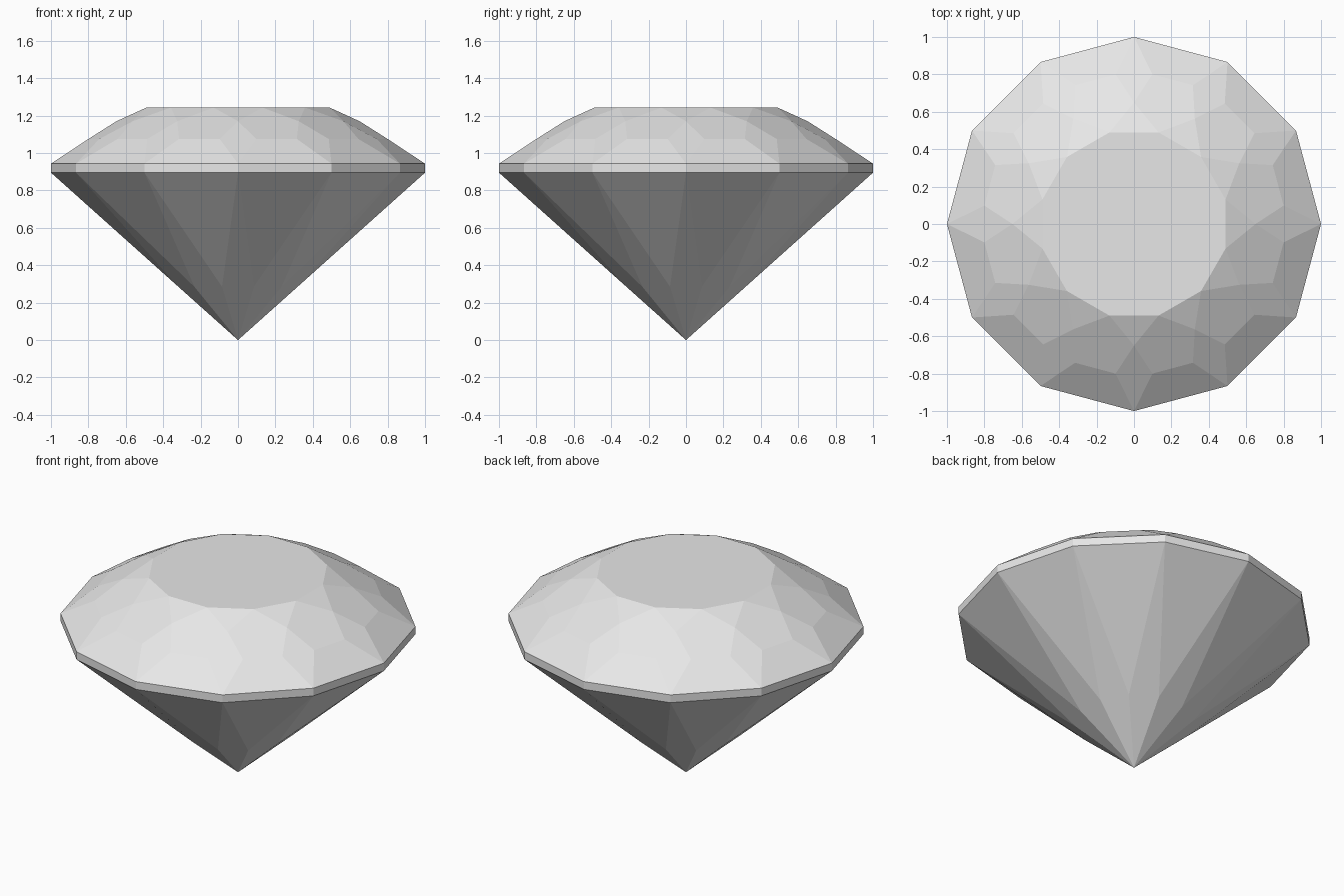
import bpy, bmesh
from math import cos, sin, radians

cube = bpy.data.objects.get("Cube")
if cube:
    bpy.data.objects.remove(cube)

SIDES = 12
STEP = 360 / SIDES

# Single pale grey stone material
stone = bpy.data.materials.new("pale grey stone")
stone.use_nodes = True
stone.diffuse_color = (0.8, 0.8, 0.8, 1)
stone.node_tree.nodes["Principled BSDF"].inputs["Base Color"].default_value = (0.8, 0.8, 0.8, 1)

bm = bmesh.new()


def ring(radius, z, offset=0):
    """One vertex per side, turned by offset degrees."""
    angles = [radians(i * STEP + offset) for i in range(SIDES)]
    return [bm.verts.new((radius * cos(a), radius * sin(a), z)) for a in angles]


# Rings of facet corners, from the point up to the table
culet = bm.verts.new((0, 0, 0))
lower = ring(0.33, 0.285, STEP / 2)
girdle_low = ring(1, 0.895)
girdle_top = ring(1, 0.943)
break_left = ring(0.806, 1.075, 7)
break_right = ring(0.806, 1.075, -7)
star = ring(0.65, 1.17)
table = ring(0.507, 1.243, STEP / 2)

for i in range(SIDES):
    n = (i + 1) % SIDES
    facets = [
        # Pavilion: main kite and lower triangle
        (culet, lower[i], girdle_low[i], lower[i - 1]),
        (girdle_low[i], lower[i], girdle_low[n]),
        # Girdle band
        (girdle_low[i], girdle_low[n], girdle_top[n], girdle_top[i]),
        # Crown: girdle facet, kite, main facet and star
        (girdle_top[i], girdle_top[n], break_right[n], break_left[i]),
        (girdle_top[i], break_left[i], star[i], break_right[i]),
        (break_left[i], break_right[n], star[n], table[i], star[i]),
        (star[i], table[i], table[i - 1]),
    ]
    for facet in facets:
        bm.faces.new(facet)

# Flat table on top
bm.faces.new(table)
bmesh.ops.recalc_face_normals(bm, faces=bm.faces)

mesh = bpy.data.meshes.new("cut_gem")
bm.to_mesh(mesh)
bm.free()
mesh.materials.append(stone)
gem = bpy.data.objects.new("cut_gem", mesh)
bpy.context.collection.objects.link(gem)
